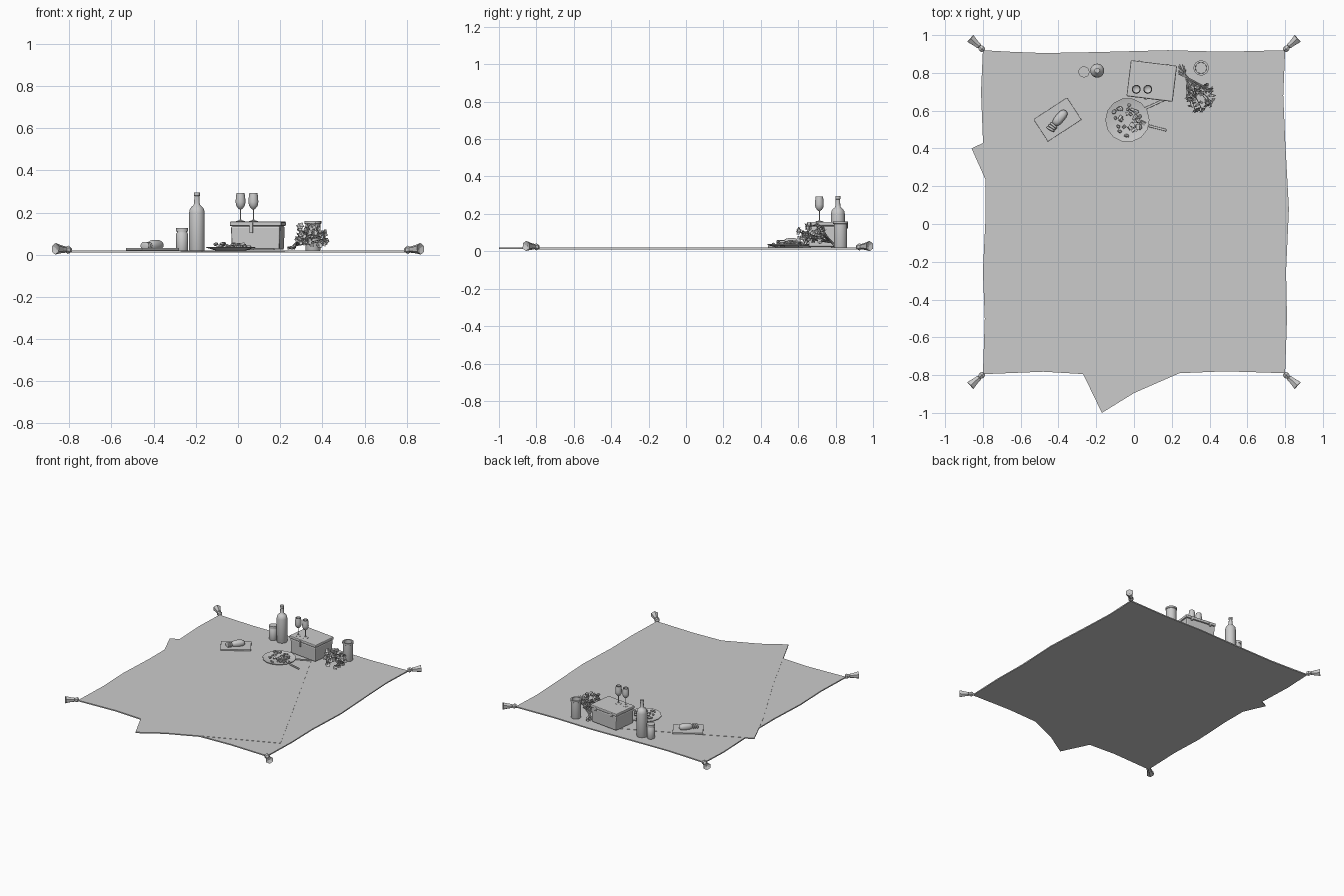
import bpy, bmesh, math, random
from mathutils import Vector, Matrix

cube = bpy.data.objects.get("Cube")
if cube:
    bpy.data.objects.remove(cube, do_unlink=True)
random.seed(4)

grey = bpy.data.materials.new("plain_grey")
grey.use_nodes = True
grey.diffuse_color = (0.6, 0.6, 0.6, 1)
grey.node_tree.nodes["Principled BSDF"].inputs["Base Color"].default_value = grey.diffuse_color

GROUND = 0.02


def finish(name, bm, loc=(0, 0, 0), rot=0, smooth=None):
    bmesh.ops.remove_doubles(bm, verts=bm.verts, dist=1e-5)
    bmesh.ops.recalc_face_normals(bm, faces=bm.faces)
    mesh = bpy.data.meshes.new(name)
    bm.to_mesh(mesh)
    bm.free()
    mesh.materials.append(grey)
    ob = bpy.data.objects.new(name, mesh)
    ob.location, ob.rotation_euler = loc, (0, 0, math.radians(rot))
    bpy.context.collection.objects.link(ob)
    if smooth:
        bpy.ops.object.select_all(action='DESELECT')
        ob.select_set(True)
        bpy.context.view_layer.objects.active = ob
        bpy.ops.object.shade_smooth_by_angle(angle=math.radians(smooth))
    return ob


def bevel(ob, width, segments=2):
    mod = ob.modifiers.new("bevel", 'BEVEL')
    mod.width, mod.segments = width, segments
    return ob


def add_lathe(bm, profile, segs, matrix=Matrix(), fold=0):
    rings = []
    for r, z in profile:
        ring = []
        for i in range(segs):
            a = math.tau * i / segs
            q = r * (1 + fold * (i % 2))
            ring.append(bm.verts.new(matrix @ Vector((q * math.cos(a), q * math.sin(a), z))))
        rings.append(ring)
    for lo, hi in zip(rings, rings[1:]):
        for i in range(segs):
            j = (i + 1) % segs
            bm.faces.new((lo[i], lo[j], hi[j], hi[i]))


def lathe(name, profile, loc, segs=20, smooth=40):
    bm = bmesh.new()
    add_lathe(bm, profile, segs)
    return finish(name, bm, loc, smooth=smooth)


def add_box(bm, size, matrix=Matrix(), taper=1):
    vs = bmesh.ops.create_cube(bm, size=1)["verts"]
    for v in vs:
        k = taper if v.co.z < 0 else 1
        v.co = matrix @ Vector((v.co.x * size[0] * k, v.co.y * size[1] * k, v.co.z * size[2]))


def box(name, size, loc, rot=0, taper=1):
    bm = bmesh.new()
    add_box(bm, size, taper=taper)
    return finish(name, bm, loc, rot)


def cloth(name, outline, bottom, top):
    bm = bmesh.new()
    face = bm.faces.new([bm.verts.new((x, y, bottom)) for x, y in outline])
    new = bmesh.ops.extrude_face_region(bm, geom=[face])["geom"]
    for v in new:
        if isinstance(v, bmesh.types.BMVert):
            v.co.z = top
    return finish(name, bm)


# Rug with softly wavy edges, and a second cloth turned across it
cloth("rug", [(-.80, .92), (-.66, .912), (-.48, .905), (-.2, .91), (.18, .92), (.48, .912), (.80, .92),
              (.79, .68), (.80, .45), (.82, .08), (.805, -.25), (.81, -.5), (.80, -.79),
              (.65, -.785), (.48, -.78), (.24, -.79), (-.26, -.795), (-.48, -.782), (-.8, -.795),
              (-.79, -.5), (-.80, -.25), (-.785, .05), (-.785, .25), (-.8, .45), (-.81, .7)],
      0.011, 0.0195)
cloth("crossed_blanket", [(-.17, -1), (0, -.895), (.24, -.79), (.76, -.57), (.42, .13),
                          (.07, .84), (-.4, .62), (-.86, .40), (-.73, .11), (-.45, -.42)],
      0.0135, 0.0212)

# Corner tassels: a knot and a flared, pleated skirt
for side, sx in (("right", -1), ("left", 1)):
    for end, y, sy in (("back", .925, 1), ("front", -.798, -1)):
        bm = bmesh.new()
        turn = Vector((sx * .75, sy * .68, .06)).to_track_quat('Z', 'Y').to_matrix().to_4x4()
        add_lathe(bm, [(0, -.012), (.013, -.008), (.017, .004), (.013, .015), (.010, .02), (.014, .024),
                       (.016, .045), (.024, .085), (.013, .08), (0, .075)], 12, turn, fold=.14)
        finish(end + "_" + side + "_tassel", bm, (sx * .803, y, .0235))

# Bottle, jar and tumbler
lathe("wine_bottle", [(0, 0), (.035, 0), (.037, .004), (.037, .18), (.034, .195), (.026, .207), (.016, .215),
                      (.013, .225), (.012, .258), (.014, .26), (.014, .275), (0, .275)], (-.195, .812, GROUND))
lathe("jar", [(0, 0), (.026, 0), (.028, .004), (.028, .08), (.024, .085), (.024, .09), (.029, .09),
              (.029, .108), (0, .108)], (-.265, .805, GROUND))
lathe("tumbler", [(0, 0), (.034, 0), (.036, .005), (.036, .125), (.040, .128), (.040, .14),
                  (.030, .14), (.029, .115), (0, .115)], (.355, .826, GROUND))

# Picnic basket with a lid, seam and latch
basket_at, basket_turn = Vector((.094, .757, 0)), -7


def on_basket(x, y, z):
    return basket_at + Matrix.Rotation(math.radians(basket_turn), 3, 'Z') @ Vector((x, y, z))


bevel(box("basket_body", (.236, .182, .112), on_basket(0, 0, .08), basket_turn, .97), .008)
bevel(box("basket_lid", (.246, .192, .022), on_basket(0, 0, .147), basket_turn), .006)
bevel(box("basket_latch", (.016, .008, .05), on_basket(-.02, -.097, .128), basket_turn), .002)
for x in (-.075, .075):
    bevel(box("basket_hinge", (.016, .008, .03), on_basket(x, .095, .137), basket_turn), .002)

# Two wine glasses standing on the lid
for i, x in enumerate((.012, .073)):
    lathe("wine_glass_%d" % (i + 1),
          [(0, 0), (.021, 0), (.021, .002), (.006, .005), (.003, .01), (.003, .056), (.012, .063), (.021, .076),
           (.0235, .092), (.022, .115), (.019, .136), (.0175, .136), (.020, .115), (.0215, .092),
           (.018, .077), (0, .064)], (x, .713, .158), 16)

# Cutting board with a raised rim, loaf and slices
board_at, board_turn = Vector((-.405, .553, 0)), 33
bevel(box("cutting_board", (.212, .14, .011), board_at + Vector((0, 0, .0265)), board_turn), .002)


def bread(name, length, width, height, loc, turn):
    bm = bmesh.new()
    bmesh.ops.create_uvsphere(bm, u_segments=16, v_segments=10, radius=.5)
    for v in bm.verts:
        for k in (0, 1):
            v.co[k] = math.copysign(abs(v.co[k] * 2) ** .75 / 2, v.co[k])
        v.co.x *= length
        v.co.y *= width
        v.co.z = max(v.co.z, -.3) * height
    return finish(name, bm, loc, turn, 50)


bread("loaf", .098, .05, .05, (-.392, .562, .046), 50)
for i in range(3):
    d = .052 + i * .013
    bread("bread_slice_%d" % (i + 1), .014, .046, .036,
          (-.392 - d * .64, .562 - d * .77, .043), 50 + i * 5)

# Faceted plate with pieces of fruit
plate_at = Vector((-.035, .55, GROUND))
lathe("plate", [(0, 0), (.07, 0), (.117, .014), (.117, .018), (.075, .007), (0, .006)],
      plate_at, 14, 25)
bm = bmesh.new()
for i in range(34):
    a, r = random.uniform(0, math.tau), .085 * math.sqrt(random.uniform(.08, 1))
    s = random.uniform(.011, .018)
    spot = Vector((r * math.cos(a), r * math.sin(a), .014 + random.uniform(0, .02)))
    m = Matrix.Translation(spot) @ Matrix.Rotation(random.uniform(0, 3), 4, 'Z') \
        @ Matrix.Rotation(random.uniform(-.6, .6), 4, 'X')
    if i % 3:
        bmesh.ops.create_icosphere(bm, subdivisions=1, radius=1,
                                   matrix=m @ Matrix.Diagonal((s, s * .75, s * .6, 1)))
    else:
        add_box(bm, (s * 1.7, s * 1.2, s * .7), m)
finish("fruit_pieces", bm, plate_at)

# Cutlery tucked against the plate
for name, start, end in (("knife", (.045, .605), (.165, .66)), ("fork", (.075, .521), (.172, .496))):
    a, b = Vector(start), Vector(end)
    d = b - a
    turn = math.degrees(math.atan2(d.y, d.x))
    mid = (a + b) / 2
    bevel(box(name, (d.length, .013, .008), (mid.x, mid.y, .027), turn), .003)

# Bouquet: thin stems fanning out to ruffled blossoms
stems, blossoms = bmesh.new(), bmesh.new()
tie = Vector((.275, .775, .045))
centre = Vector((.345, .67, .088))
for i in range(46):
    while True:
        off = Vector([random.uniform(-1, 1) for _ in range(3)])
        if off.length < 1:
            break
    head = centre + Vector((off.x * .078, off.y * .078, off.z * .06))
    if i < 24:
        tail = tie + (tie - head) * .42
        tail.z = max(tail.z, .026)
        tail.x = max(tail.x, .235)
        tail.y = min(tail.y, .845)
        d = head - tail
        m = Matrix.Translation(tail) @ d.to_track_quat('Z', 'Y').to_matrix().to_4x4()
        add_lathe(stems, [(0, 0), (.0022, 0), (.0022, d.length), (0, d.length)], 5, m)
    face = (head - tie).normalized() + Vector([random.uniform(-.7, .7) for _ in range(3)])
    m = Matrix.Translation(head) @ face.to_track_quat('Z', 'Y').to_matrix().to_4x4()
    petals = 6
    size = random.uniform(.014, .021)
    bmesh.ops.create_icosphere(blossoms, subdivisions=1, radius=.005, matrix=m)
    for p in range(petals):
        q = m @ Matrix.Rotation(math.tau * p / petals, 4, 'Z')
        pts = [(0, 0, 0), (.6, -.4, .35), (1, 0, random.uniform(.1, .7)), (.6, .4, .35)]
        vs = [blossoms.verts.new(q @ (Vector(c) * size)) for c in pts]
        for v in vs:
            v.co.z = max(v.co.z, GROUND + .002)
        blossoms.faces.new((vs[0], vs[1], vs[2]))
        blossoms.faces.new((vs[0], vs[2], vs[3]))
finish("flower_stems", stems)
petal_ob = finish("blossoms", blossoms)
petal_ob.modifiers.new("petal_thickness", 'SOLIDIFY').thickness = .0015
